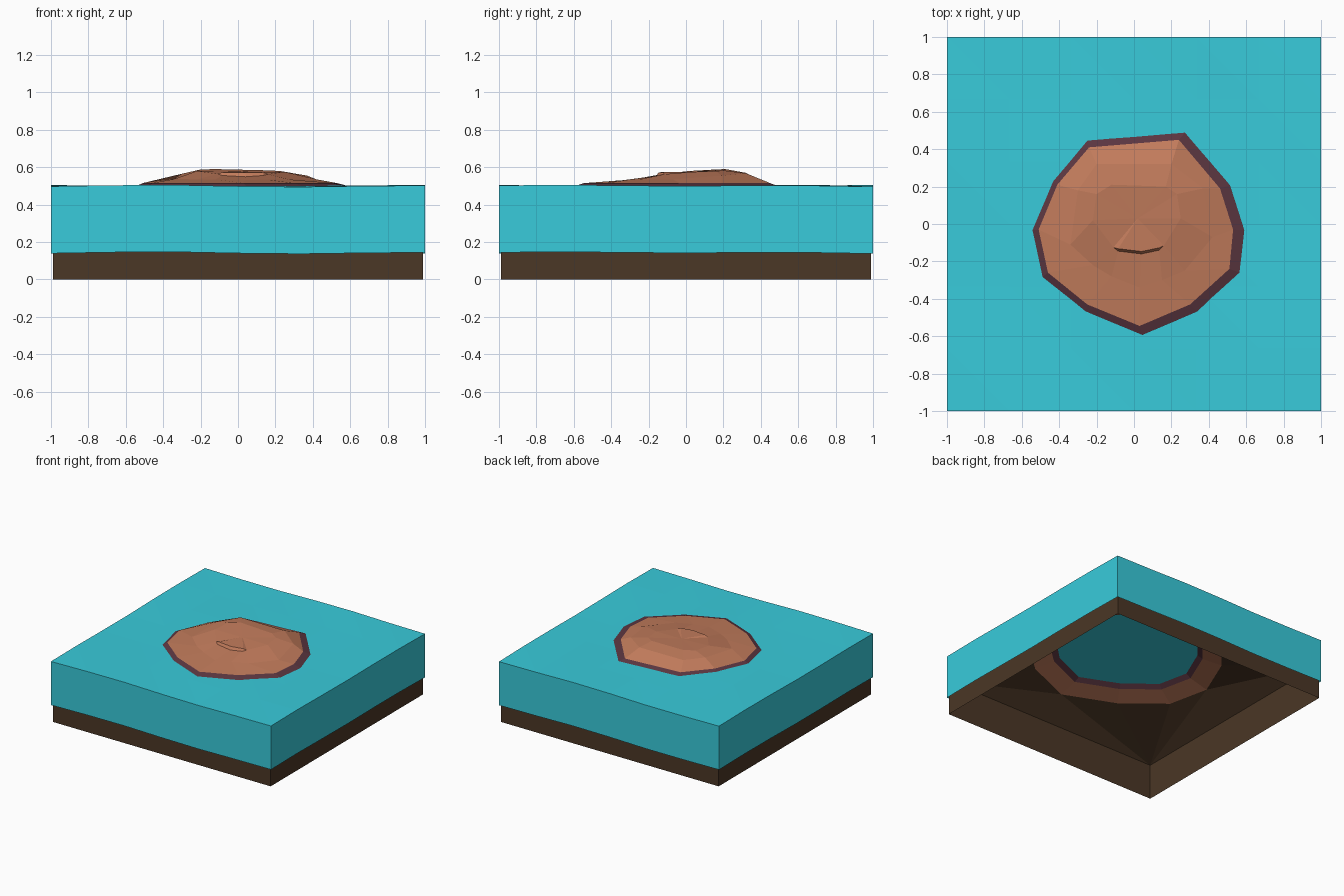
import bpy
import bmesh
import math

cube = bpy.data.objects.get("Cube")
if cube:
    bpy.data.objects.remove(cube, do_unlink=True)


def material(name, rgb):
    mat = bpy.data.materials.new(name)
    mat.use_nodes = True
    color = (*rgb, 1)
    mat.diffuse_color = color
    shader = mat.node_tree.nodes["Principled BSDF"]
    shader.inputs["Base Color"].default_value = color
    shader.inputs["Roughness"].default_value = 0.9
    return mat


WATER = material("teal water", (0.04, 0.6, 0.71))
EARTH = material("dark earth", (0.07, 0.038, 0.019))
CLAY = material("tan clay", (0.54, 0.2, 0.106))
WET = material("wet shore", (0.105, 0.037, 0.052))


def finish(bm, name, materials):
    """Turn the sheet outward and upward and add it to the scene."""
    bmesh.ops.recalc_face_normals(bm, faces=bm.faces)
    if sum(f.normal.z * f.calc_area() for f in bm.faces) < 0:
        bmesh.ops.reverse_faces(bm, faces=bm.faces)
    mesh = bpy.data.meshes.new(name)
    bm.to_mesh(mesh)
    bm.free()
    for mat in materials:
        mesh.materials.append(mat)
    obj = bpy.data.objects.new(name, mesh)
    bpy.context.scene.collection.objects.link(obj)
    return obj


def ring(bm, points):
    return [bm.verts.new(p) for p in points]


def bridge(bm, a, b, index):
    """Join two rings with the same number of points."""
    for i in range(len(a)):
        j = (i + 1) % len(a)
        face = bm.faces.new((a[i], a[j], b[j], b[i]))
        face.material_index = index


def loop_edges(bm, verts):
    edges = []
    for i, v in enumerate(verts):
        pair = (v, verts[(i + 1) % len(verts)])
        edges.append(bm.edges.get(pair) or bm.edges.new(pair))
    return edges


# Outlines of the island, clockwise from the back
SHORE = [(.24, .45), (.46, .19), (.53, -.03), (.51, -.24), (.3, -.43), (.03, -.545),
         (-.25, -.43), (-.46, -.26), (-.51, -.03), (-.41, .21), (-.24, .41)]
SHOULDER = [(.2, .32, .568), (.37, .19, .555), (.42, -.07, .535), (.27, -.25, .535),
            (.15, -.3, .535), (.03, -.34, .53), (-.12, -.28, .535), (-.22, -.22, .535),
            (-.34, -.11, .537), (-.3, .18, .565), (-.2, .32, .57)]
PLATEAU = [(.17, .2, .583), (.23, .16, .579), (.25, .03, .575), (.16, -.115, .563),
           (.135, -.14, .556), (.04, -.16, .549), (-.085, -.145, .556), (-.11, -.125, .564),
           (-.22, .02, .58), (-.2, .16, .588), (-.12, .21, .59)]


def shore_ring(bm, scale, z, shift=0):
    return ring(bm, [(x * scale + shift, y * scale, z) for x, y in SHORE])


# Island and seabed: one continuous terrain sheet
bm = bmesh.new()
foot = shore_ring(bm, 1.47, .44)
wet_low = shore_ring(bm, 1.17, .475, .012)
waterline = shore_ring(bm, 1.085, .5, .012)
wet_top = shore_ring(bm, 1, .515)
shoulder = ring(bm, SHOULDER)
plateau = ring(bm, PLATEAU)
bridge(bm, foot, wet_low, 1)
bridge(bm, wet_low, waterline, 2)
bridge(bm, waterline, wet_top, 2)
bridge(bm, wet_top, shoulder, 1)
bridge(bm, shoulder, plateau, 1)

# Small cliff: the front of the plateau steps up
lip = list(plateau)
for i in (4, 5, 6):
    lip[i] = bm.verts.new(plateau[i].co)
    lip[i].co.y += .013
    lip[i].co.z = .573
for i in range(3, 7):
    corners = dict.fromkeys((plateau[i], plateau[i + 1], lip[i + 1], lip[i]))
    bm.faces.new(list(corners)).material_index = 1
crown = bm.verts.new((.02, .03, .576))
for i in range(len(lip)):
    bm.faces.new((lip[i], lip[(i + 1) % len(lip)], crown)).material_index = 1

# Sea floor out to the square walls, and the walls down to the ground
E = .99
square = [(-E, E), (E, E), (E, -E), (-E, -E)]
floor_edge = ring(bm, [(x, y, .29) for x, y in square])
fill = bmesh.ops.triangle_fill(
    bm, edges=loop_edges(bm, foot) + loop_edges(bm, floor_edge),
    use_beauty=True, normal=(0, 0, 1))
for item in fill["geom"]:
    if isinstance(item, bmesh.types.BMFace):
        item.material_index = 0
ground_edge = ring(bm, [(x, y, 0) for x, y in square])
bridge(bm, ground_edge, floor_edge, 0)
finish(bm, "island_and_seabed", [EARTH, CLAY, WET])


# Water: gently rippled top with a skirt, open below
def ripple(x, y):
    fade = min(1, x * x + y * y)
    return .006 * fade * math.sin(4.1 * x + 1.7 * y + 2) * math.cos(3.3 * y - x)


bm = bmesh.new()
bmesh.ops.create_grid(bm, x_segments=6, y_segments=6, size=1)
bmesh.ops.triangulate(bm, faces=bm.faces)
rim = [e for e in bm.edges if e.is_boundary]
skirt = bmesh.ops.extrude_edge_only(bm, edges=rim)["geom"]
low = {v for v in skirt if isinstance(v, bmesh.types.BMVert)}
for v in bm.verts:
    v.co.z = (.142 if v in low else .5) + ripple(v.co.x, v.co.y)
finish(bm, "water", [WATER])
